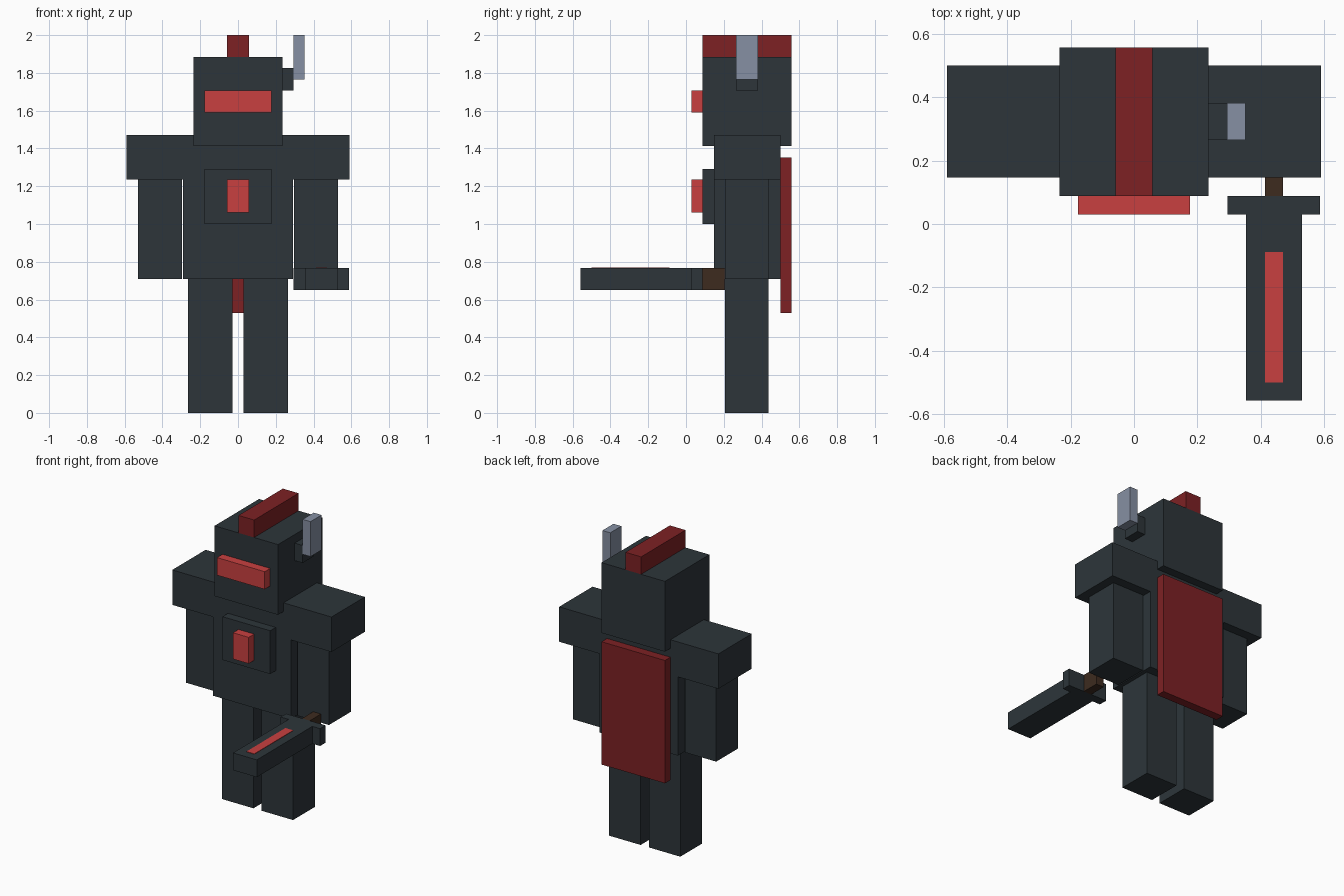
import bpy

cube = bpy.data.objects.get("Cube")
if cube:
    bpy.data.objects.remove(cube, do_unlink=True)


def linear(c):
    c /= 255
    return c / 12.92 if c <= 0.04045 else ((c + 0.055) / 1.055) ** 2.4


def material(name, *rgb):
    colour = [linear(c) for c in rgb] + [1]
    mat = bpy.data.materials.new(name)
    mat.use_nodes = True
    mat.diffuse_color = colour
    bsdf = next(n for n in mat.node_tree.nodes if n.type == 'BSDF_PRINCIPLED')
    bsdf.inputs["Base Color"].default_value = colour
    return mat


charcoal = material("charcoal", 45, 53, 58)
bright_red = material("bright red", 201, 64, 64)
dark_red = material("dark red", 125, 33, 36)
steel = material("steel grey", 134, 144, 163)
brown = material("dark brown", 61, 43, 31)


def box(name, mat, x, y, z):
    """Box spanning the (low, high) range given on each axis."""
    spans = (x, y, z)
    bpy.ops.mesh.primitive_cube_add(size=1, location=[(a + b) / 2 for a, b in spans])
    obj = bpy.context.object
    obj.name = obj.data.name = name
    size = [b - a for a, b in spans]
    for v in obj.data.vertices:
        v.co = [c * s for c, s in zip(v.co, size)]
    obj.data.materials.append(mat)
    return obj


def mid(half):
    return (-half, half)


# Body
BODY_Y = (0.147, 0.5)
LIMB_Y = (0.206, 0.437)
box("torso", charcoal, mid(0.29), BODY_Y, (0.708, 1.236))
box("shoulders", charcoal, mid(0.59), BODY_Y, (1.236, 1.47))
for side, s in (("left", 1), ("right", -1)):
    box(side + "_arm", charcoal, sorted((s * 0.297, s * 0.53)), LIMB_Y, (0.708, 1.236))
    box(side + "_leg", charcoal, sorted((s * 0.03, s * 0.264)), LIMB_Y, (0, 0.708))

# Chest plate, gem and cape
box("chest_plate", charcoal, mid(0.177), (0.088, 0.147), (1.0, 1.29))
box("chest_gem", bright_red, mid(0.058), (0.03, 0.088), (1.06, 1.236))
box("cape", dark_red, mid(0.235), (0.5, 0.558), (0.53, 1.353))

# Head with visor, crest and antenna
HEAD_Y = (0.088, 0.558)
box("head", charcoal, mid(0.235), HEAD_Y, (1.412, 1.883))
box("visor", bright_red, mid(0.177), (0.03, 0.088), (1.59, 1.708))
box("crest", dark_red, mid(0.058), HEAD_Y, (1.883, 2.0))
EAR_Y = (0.265, 0.382)
box("antenna_mount", charcoal, (0.235, 0.294), EAR_Y, (1.708, 1.825))
box("antenna", steel, (0.294, 0.352), EAR_Y, (1.766, 2.0))

# Sword held forward under the left arm
SWORD_Z = (0.65, 0.766)
box("sword_grip", brown, (0.413, 0.471), (0.088, 0.206), SWORD_Z)
box("sword_guard", charcoal, (0.295, 0.588), (0.03, 0.088), SWORD_Z)
box("sword_blade", charcoal, (0.354, 0.53), (-0.558, 0.03), SWORD_Z)
box("blade_inlay", bright_red, (0.413, 0.471), (-0.5, -0.088), (0.763, 0.769))
